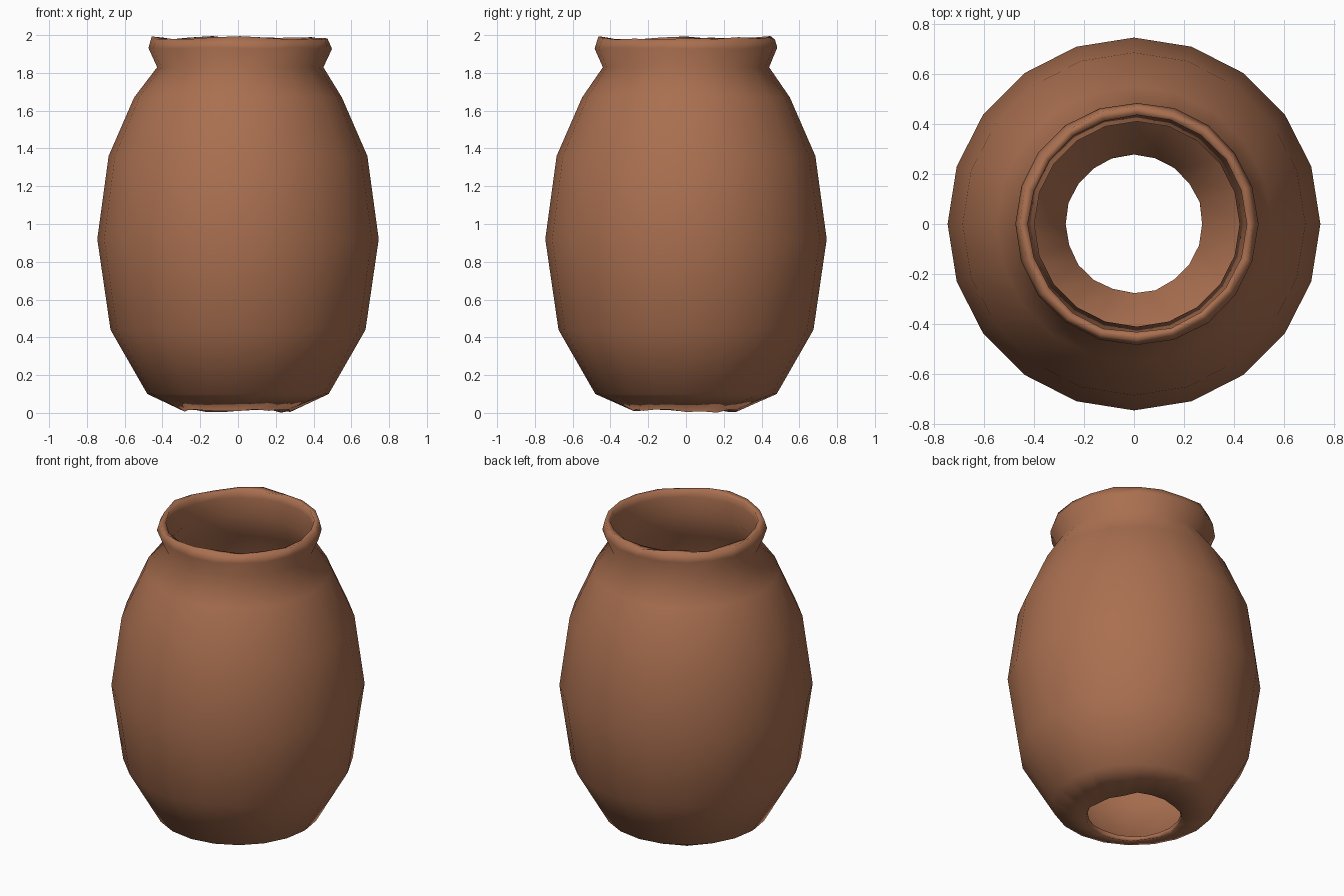
import bpy, bmesh, math, random

cube = bpy.data.objects.get("Cube")
if cube:
    bpy.data.objects.remove(cube, do_unlink=True)

random.seed(4)
SIDES = 20

clay = bpy.data.materials.new("terracotta clay")
clay.use_nodes = True
clay.diffuse_color = (0.40, 0.16, 0.08, 1)
clay.node_tree.nodes["Principled BSDF"].inputs["Base Color"].default_value = clay.diffuse_color

# Closed wall section: (radius, height, sideways shift, height wobble)
section = [
    (0.28, 0.01, 0, 0.01), (0.48, 0.10, 0, 0), (0.675, 0.44, 0, 0),
    (0.745, 0.92, 0, 0), (0.685, 1.36, 0, 0), (0.55, 1.67, 0, 0),
    (0.44, 1.83, 0.012, 0), (0.485, 1.93, 0.012, 0.005),
    (0.466, 1.985, 0.012, 0.01), (0.435, 1.98, 0.012, 0.01),
    (0.44, 1.93, 0.012, 0), (0.41, 1.83, 0.012, 0),
    (0.51, 1.65, 0, 0), (0.64, 1.35, 0, 0), (0.695, 0.92, 0, 0),
    (0.63, 0.46, 0, 0), (0.45, 0.14, 0, 0), (0.275, 0.04, 0, 0.008),
]

# Pot wall, spun around the vertical axis with slight hand-made wobble
bm = bmesh.new()
rings = []
for radius, height, shift, wobble in section:
    ring = []
    for i in range(SIDES):
        a = math.tau * i / SIDES
        z = height + random.uniform(-wobble, wobble)
        r = radius + random.uniform(-wobble, wobble) * 0.5
        ring.append(bm.verts.new((r * math.cos(a) + shift, r * math.sin(a), z)))
    rings.append(ring)
for k, low in enumerate(rings):
    high = rings[(k + 1) % len(rings)]
    for i in range(SIDES):
        j = (i + 1) % SIDES
        bm.faces.new((low[i], low[j], high[j], high[i]))
bmesh.ops.recalc_face_normals(bm, faces=bm.faces)
for face in bm.faces:
    face.smooth = True

mesh = bpy.data.meshes.new("clay_pot")
bm.to_mesh(mesh)
bm.free()
mesh.materials.append(clay)
pot = bpy.data.objects.new("clay_pot", mesh)
bpy.context.collection.objects.link(pot)
